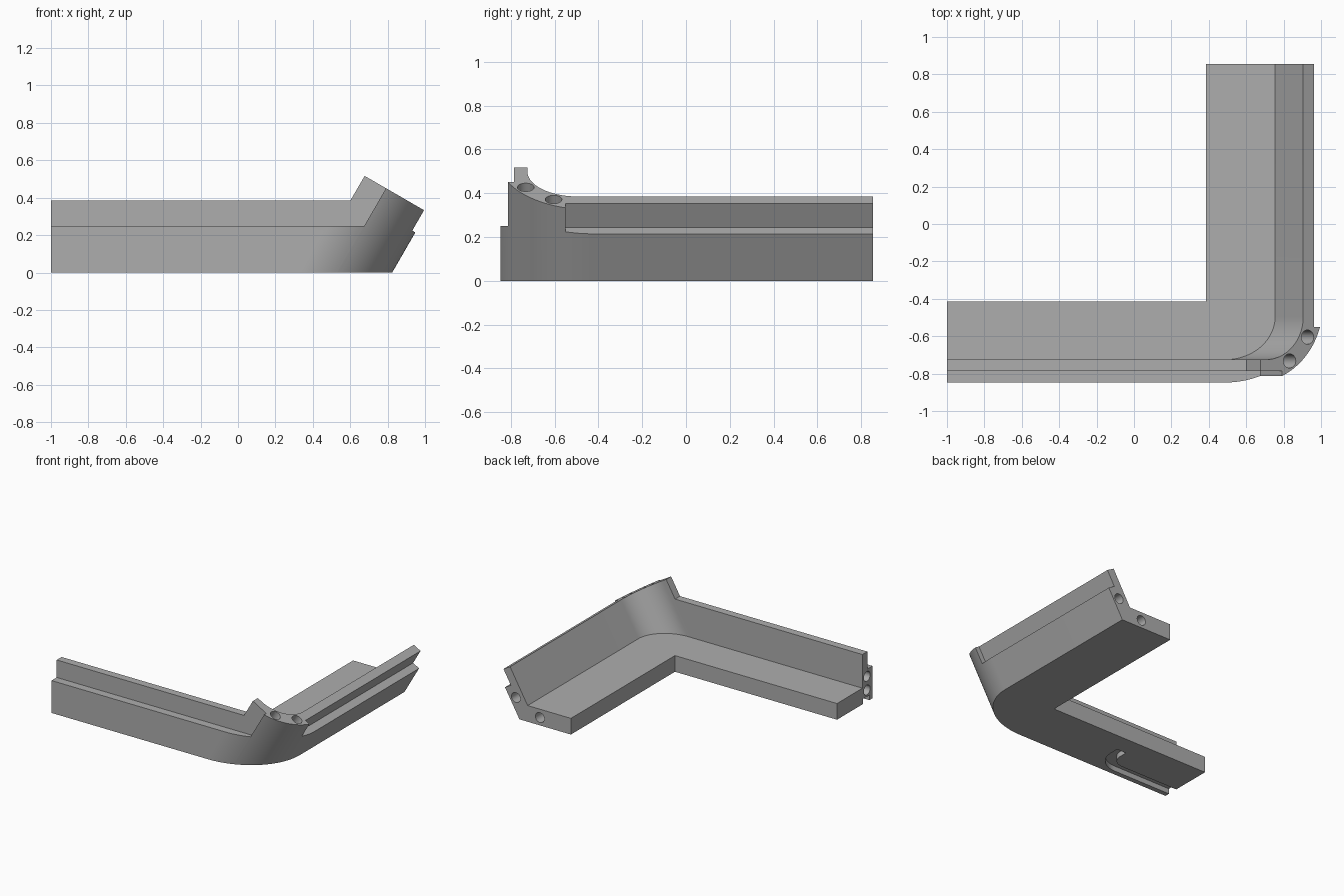
import bpy, bmesh, math
from mathutils import Vector, Matrix

cube = bpy.data.objects.get("Cube")
if cube:
    bpy.data.objects.remove(cube)

grey = bpy.data.materials.new("plain grey")
grey.use_nodes = True
GREY = (0.42, 0.42, 0.42, 1)
grey.diffuse_color = GREY
grey.node_tree.nodes["Principled BSDF"].inputs["Base Color"].default_value = GREY

# The raised walls lean 30 degrees: u runs across the lean, v along it
C, S = math.cos(math.radians(30)), 0.5
LEAN = Matrix(((C, 0, S), (0, 1, 0), (-S, 0, C)))
UPRIGHT = Matrix.Identity(3)
LEFT_END, BACK_END, FRONT = -1.0, 0.855, -0.848
INNER_Y, LIP_Y, FLOOR_Y = -0.725, -0.785, -0.415
INNER_U, LIP_U, OUTER_U = 0.591, 0.656, 0.714
INNER_R, OUTER_R = 0.23, 0.424
BLOCK_Y, BLOCK_U, LIP_START = -0.55, 0.46, 0.328
CAP, FLOOR_TOP, FAR = 0.786, 0.125, -1.3


def arc(cx, cy, r, a0, a1, n=24):
    """Points on a circle, angles in radians."""
    steps = [a0 + (a1 - a0) * i / n for i in range(n + 1)]
    return [(cx + r * math.cos(a), cy + r * math.sin(a)) for a in steps]


def prism(name, plan, low, high, frame=UPRIGHT, cuts=()):
    """Extrude a plan, then trim it; each cut is (axis, limit, side kept)."""
    bm = bmesh.new()
    face = bm.faces.new([bm.verts.new(frame @ Vector((a, b, low))) for a, b in plan])
    new = bmesh.ops.extrude_face_region(bm, geom=[face])["geom"]
    moved = [g for g in new if isinstance(g, bmesh.types.BMVert)]
    bmesh.ops.translate(bm, verts=moved, vec=frame @ Vector((0, 0, high - low)))
    for axis, limit, side in cuts:
        normal, point = Vector(), Vector()
        normal[axis], point[axis] = -side, limit
        res = bmesh.ops.bisect_plane(
            bm, geom=bm.verts[:] + bm.edges[:] + bm.faces[:],
            plane_co=point, plane_no=normal, clear_outer=True)
        rim = [g for g in res["geom_cut"] if isinstance(g, bmesh.types.BMEdge)]
        bmesh.ops.edgeloop_fill(bm, edges=rim)
    bmesh.ops.recalc_face_normals(bm, faces=bm.faces)
    mesh = bpy.data.meshes.new(name)
    bm.to_mesh(mesh)
    bm.free()
    mesh.materials.append(grey)
    obj = bpy.data.objects.new(name, mesh)
    bpy.context.scene.collection.objects.link(obj)
    return obj


def rod(name, centre, direction, depth=0.2, radius=0.038):
    """Round cutter reaching `depth` either side of an end face."""
    turn = Vector(direction).to_track_quat("Z", "Y").to_matrix()
    obj = prism(name, arc(0, 0, radius, 0, math.tau, 32)[:-1], -depth, depth, turn)
    obj.data.transform(Matrix.Translation(centre))
    return obj


def carve(target, cutters):
    for cutter in cutters:
        mod = target.modifiers.new("cut", "BOOLEAN")
        mod.operation, mod.solver, mod.object = "DIFFERENCE", "EXACT", cutter
    bpy.context.view_layer.update()
    graph = bpy.context.evaluated_depsgraph_get()
    mesh = bpy.data.meshes.new_from_object(target.evaluated_get(graph))
    target.modifiers.clear()
    target.data = mesh


# Corner curves, shared by the wall parts
in_u, in_y = INNER_U - INNER_R, INNER_Y + INNER_R
out_u, out_y = OUTER_U - OUTER_R, FRONT + OUTER_R
inner_arc = arc(in_u, in_y, INNER_R, -math.pi / 2, 0)
block_a0 = -math.acos((BLOCK_U - out_u) / OUTER_R)
block_a1 = math.asin((BLOCK_Y - out_y) / OUTER_R)
front_arc = arc(out_u, out_y, OUTER_R, -math.pi / 2, block_a0, 12)
block_arc = arc(out_u, out_y, OUTER_R, block_a0, block_a1)
side_arc = arc(out_u, out_y, OUTER_R, block_a1, 0, 8)

# Walls
ground, left = (2, 0, 1), (0, LEFT_END, 1)
front_lip = prism("front_wall_lip", [
    (FAR, LIP_Y), (LIP_START, LIP_Y), (LIP_START, INNER_Y), (FAR, INNER_Y)],
    -1, 0.9, LEAN, [ground, left, (2, 0.385, -1)])
front_step = prism("front_wall_step", [
    (FAR, FRONT), *front_arc, (BLOCK_U, LIP_Y), (FAR, LIP_Y)],
    -1, 0.9, LEAN, [ground, left, (2, 0.25, -1)])
corner = prism("corner_and_side_lip", [
    (LIP_START, INNER_Y), *inner_arc, (INNER_U, BACK_END), (LIP_U, BACK_END),
    (LIP_U, BLOCK_Y), *reversed(block_arc), (BLOCK_U, LIP_Y), (LIP_START, LIP_Y)],
    -1, CAP, LEAN, [ground])
side_step = prism("side_wall_step", [
    (LIP_U, BLOCK_Y), *side_arc, (OUTER_U, BACK_END), (LIP_U, BACK_END)],
    -1, 0.66, LEAN, [ground])

# Floors of the two arms
slab = [ground, (2, FLOOR_TOP, -1)]
FLOOR_X = 0.385
front_floor = prism("front_floor", [
    (FAR, INNER_Y), (in_u, INNER_Y), (in_u + 0.2, FLOOR_Y), (FAR, FLOOR_Y)],
    -1, 0.9, LEAN, slab + [left, (0, FLOOR_X, -1)])
side_floor = prism("side_floor", [
    (-0.4, INNER_Y), *inner_arc, (INNER_U, BACK_END), (-0.4, BACK_END)],
    -1, 0.9, LEAN, slab + [(0, FLOOR_X, 1)])


# Flush strip let into the underside along the inner edges
def strip_plan(over):
    w = 0.15
    return [(LEFT_END - over, FLOOR_Y - w), (FLOOR_X + w, FLOOR_Y - w),
            (FLOOR_X + w, BACK_END + over), (FLOOR_X - over, BACK_END + over),
            (FLOOR_X - over, FLOOR_Y + over), (LEFT_END - over, FLOOR_Y + over)]


prism("underside_strip", strip_plan(0), 0, 0.06)
strip_cut = prism("strip_cutter", strip_plan(0.05), -0.05, 0.06)

# Cable channel that bends from the strip to the left end
bend = (-0.5, -0.63)
channel = prism("channel_cutter", [
    (-1.1, -0.81), *arc(*bend, 0.18, -math.pi / 2, 0), (-0.32, -0.55),
    (-0.4, -0.55), *arc(*bend, 0.1, 0, -math.pi / 2), (-1.1, -0.73)], -0.05, 0.04)

# Round sockets in the end faces and the sloping cap
lean_dir = LEAN @ Vector((0, 0, 1))
cap_holes = [rod("cap_socket", LEAN @ Vector((u, y, CAP)), lean_dir)
             for u, y in ((0.618, -0.605), (0.507, -0.732))]
left_holes = [rod("left_socket", (LEFT_END, -0.78, z), (1, 0, 0)) for z in (0.09, 0.195)]
back_holes = [rod("back_socket", (x, BACK_END, z), (0, 1, 0))
              for x, z in ((0.65, 0.06), (0.855, 0.16))]

carve(corner, cap_holes + back_holes[1:])
carve(side_step, back_holes[1:])
carve(side_floor, [strip_cut, back_holes[0]])
carve(front_floor, [strip_cut, channel])
carve(front_lip, left_holes + [channel])
carve(front_step, left_holes + [channel])

for cutter in [strip_cut, channel] + cap_holes + left_holes + back_holes:
    bpy.data.objects.remove(cutter)

# Smooth the curves, keep the edges crisp
bpy.ops.object.select_all(action="DESELECT")
for part in (corner, front_step, side_step, front_lip, front_floor, side_floor):
    part.select_set(True)
    bpy.context.view_layer.objects.active = part
bpy.ops.object.shade_smooth_by_angle(angle=math.radians(30))
